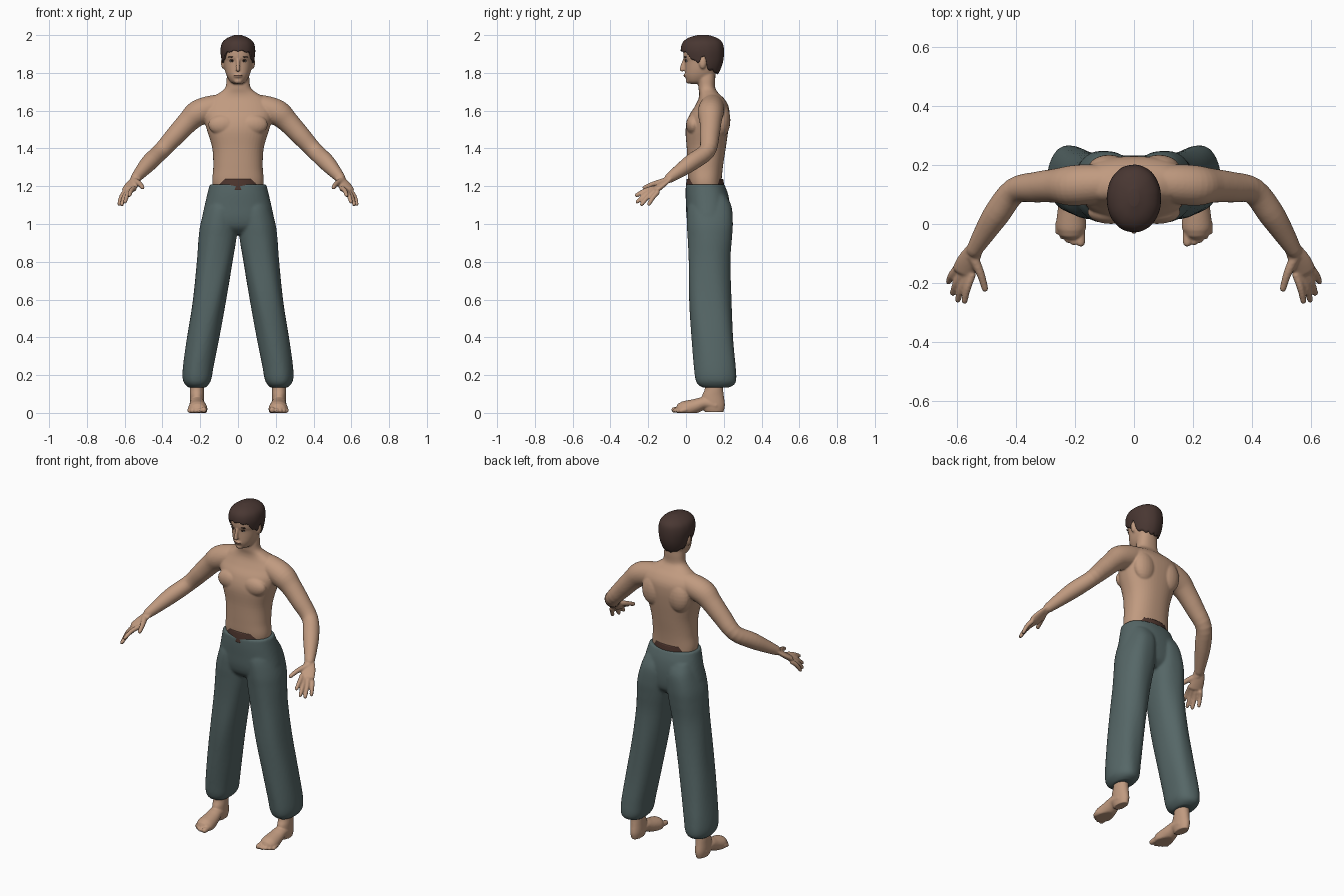
import bpy, bmesh, math
from mathutils import Vector, Matrix

if "Cube" in bpy.data.objects:
    bpy.data.objects.remove(bpy.data.objects["Cube"])


def material(name, rgb):
    m = bpy.data.materials.new(name)
    m.use_nodes = True
    m.diffuse_color = (*rgb, 1)
    m.node_tree.nodes["Principled BSDF"].inputs["Base Color"].default_value = (*rgb, 1)
    return m


SKIN = material("skin", (0.53, 0.325, 0.215))
CLOTH = material("grey green cloth", (0.092, 0.135, 0.135))
HAIR = material("dark brown hair", (0.066, 0.038, 0.032))
BAND = material("brown waistband", (0.075, 0.036, 0.027))
LIP = material("lips", (0.33, 0.16, 0.11))
DARK = material("dark brows", (0.05, 0.028, 0.02))
WHITE = material("eye white", (0.45, 0.40, 0.36))


def spline(rows, k=5):
    """Catmull-Rom refinement of rows of numbers."""
    rows = [Vector(r) for r in rows]
    out = []
    for i in range(len(rows) - 1):
        p0, p1, p2 = rows[max(i - 1, 0)], rows[i], rows[i + 1]
        p3 = rows[min(i + 2, len(rows) - 1)]
        for j in range(k):
            t = j / k
            out.append(p1 + (p2 - p0) * (t / 2) + (p0 * 2 - p1 * 5 + p2 * 4 - p3) * (t * t / 2)
                       + (p1 * 3 - p0 - p2 * 3 + p3) * (t ** 3 / 2))
    return out + [rows[-1]]


def lookup(rows, key):
    """Linear interpolation in a table sorted by its first column."""
    for a, b in zip(rows, rows[1:]):
        if key <= b[0]:
            t = max(0, (key - a[0]) / (b[0] - a[0]))
            return [p + (q - p) * t for p, q in zip(a, b)]
    return list(rows[-1])


def skin_rings(bm, rings, caps=True):
    rings = [[bm.verts.new(p) for p in ring] for ring in rings]
    n = len(rings[0])
    for a, b in zip(rings, rings[1:]):
        for i in range(n):
            bm.faces.new((a[i], a[(i + 1) % n], b[(i + 1) % n], b[i]))
    if caps:
        bm.faces.new(rings[0][::-1])
        bm.faces.new(rings[-1])


def oval(z, y0, y1, x0, x1, a, power=2.0, fold=0.0):
    c, s = math.cos(a), math.sin(a)
    f = (abs(c) ** power + abs(s) ** power) ** (-1 / power)
    f *= 1 + fold * math.sin(5 * a + 9 * z)
    return Vector(((x0 + x1) / 2 + (x1 - x0) / 2 * c * f, (y0 + y1) / 2 + (y1 - y0) / 2 * s * f, z))


def loft(bm, rows, side=1, power=2.0, fold=0.0, n=48, caps=True):
    """Horizontal ovals from rows of z, front y, back y, x range."""
    rings = []
    for z, y0, y1, x0, x1 in spline(rows):
        ring = [oval(z, y0, y1, x0, x1, i * math.tau / n, power, fold) for i in range(n)]
        rings.append([Vector((p.x * side, p.y, p.z)) for p in ring])
    skin_rings(bm, rings, caps)


def tube(bm, pts, side=1, flat=1.0, n=16):
    """Round-ended limb through points of x, y, z, radius."""
    pts = spline(pts, 4)
    ends = []
    for p, q in ((pts[0], pts[1]), (pts[-1], pts[-2])):
        d = (p.xyz - q.xyz).normalized()
        ends.append([(*(p.xyz + d * p[3] * flat * h), p[3] * w) for h, w in ((0.55, 0.8), (0.85, 0.4))])
    pts = [Vector(p) for p in ends[0][::-1]] + pts + [Vector(p) for p in ends[1]]
    rings = []
    for i, p in enumerate(pts):
        t = (pts[min(i + 1, len(pts) - 1)].xyz - pts[max(i - 1, 0)].xyz).normalized()
        u = t.cross(Vector((0, 0, 1)))
        u = u.normalized() if u.length > 0.1 else Vector((1, 0, 0))
        v = t.cross(u)
        ring = []
        for j in range(n):
            a = j * math.tau / n
            q = p.xyz + p[3] * (u * math.cos(a) + v * flat * math.sin(a))
            ring.append((q.x * side, q.y, q.z))
        rings.append(ring)
    skin_rings(bm, rings)


def blob(bm, centre, size, side=1):
    m = Matrix.Translation((centre[0] * side, centre[1], centre[2])) @ Matrix.Diagonal((*size, 1))
    bmesh.ops.create_uvsphere(bm, u_segments=20, v_segments=12, radius=1, matrix=m)


def finish(bm, name, mat, voxel=0, smooth=4):
    bmesh.ops.recalc_face_normals(bm, faces=bm.faces)
    me = bpy.data.meshes.new(name)
    bm.to_mesh(me)
    bm.free()
    me.materials.append(mat)
    me.shade_smooth()
    ob = bpy.data.objects.new(name, me)
    bpy.context.collection.objects.link(ob)
    if voxel:
        r = ob.modifiers.new("merge", "REMESH")
        r.mode, r.voxel_size, r.use_smooth_shade = "VOXEL", voxel, True
        s = ob.modifiers.new("soften", "SMOOTH")
        s.factor, s.iterations = 0.5, smooth
    return ob


def even(rows):
    return [(z, y0, y1, -w, w) for z, y0, y1, w in rows]


# Body: torso and neck, head, arms and hands merged into one skin
bm = bmesh.new()
loft(bm, even([(1.14, .03, .19, .12), (1.22, .013, .188, .136), (1.3, .008, .195, .131),
               (1.4, .004, .21, .136), (1.5, -.002, .224, .165), (1.57, .015, .23, .185),
               (1.62, .045, .226, .185), (1.66, .065, .205, .16), (1.69, .07, .175, .105),
               (1.72, .066, .155, .068), (1.77, .062, .155, .06), (1.82, .06, .155, .055)]), power=2.3)
loft(bm, even([(1.742, .022, .08, .022), (1.755, .006, .12, .042), (1.785, -.004, .15, .06),
               (1.82, -.005, .17, .071), (1.862, -.006, .184, .077), (1.885, -.014, .188, .079),
               (1.94, -.01, .188, .079), (1.97, .02, .165, .06), (1.985, .06, .125, .03)]), power=2.2)
tube(bm, [(0, -.008, 1.872, .008), (0, -.018, 1.84, .010), (0, -.021, 1.818, .013)])
blob(bm, (0, 0, 1.786), (.024, .013, .011))
blob(bm, (0, .012, 1.757), (.022, .013, .014))
knuckles = [(.549, -.172, 1.19), (.567, -.178, 1.178), (.586, -.17, 1.17), (.603, -.152, 1.165)]
tips = [(.575, -.262, 1.152), (.598, -.258, 1.117), (.615, -.235, 1.103), (.629, -.196, 1.105)]
for s in (1, -1):
    blob(bm, (.079, .088, 1.853), (.011, .019, .031), s)
    blob(bm, (.078, .04, 1.525), (.08, .04, .055), s)
    blob(bm, (.085, .19, 1.55), (.07, .045, .09), s)
    tube(bm, [(.07, .14, 1.63, .06), (.15, .135, 1.61, .068), (.215, .13, 1.585, .068),
              (.265, .13, 1.54, .058), (.33, .125, 1.47, .052), (.405, .112, 1.388, .045),
              (.465, .035, 1.33, .045), (.51, -.035, 1.28, .036), (.542, -.088, 1.243, .027)], s, n=28)
    tube(bm, [(.536, -.08, 1.248, .028), (.562, -.125, 1.21, .038), (.577, -.16, 1.182, .041)], s, .42)
    for k, t in zip(knuckles, tips):
        k, t = Vector(k), Vector(t)
        mid = k.lerp(t, .5) + Vector((.003, 0, .006))
        tube(bm, [(*k, .0135), (*mid, .0125), (*t, .0105)], s, n=12)
    tube(bm, [(.55, -.105, 1.228, .019), (.522, -.165, 1.214, .0145), (.505, -.22, 1.193, .0115)], s, n=12)
finish(bm, "body", SKIN, .0052)

# Face details
for part, mat, x, y, z, size in (("eye", WHITE, .031, .004, 1.862, (.013, .008, .0055)),
                                 ("iris", DARK, .031, -.001, 1.862, (.006, .005, .005)),
                                 ("eyelid", DARK, .031, .001, 1.868, (.015, .007, .0025)),
                                 ("brow", DARK, .033, -.003, 1.884, (.02, .007, .004))):
    for s, label in ((1, "left"), (-1, "right")):
        bm = bmesh.new()
        blob(bm, (x, y, z), size, s)
        finish(bm, label + "_" + part, mat)
bm = bmesh.new()
blob(bm, (0, -.005, 1.786), (.021, .0085, .005))
finish(bm, "mouth", LIP)

# Hair: cap whose lower edge follows the hairline around the head
shape = spline(even([(1.79, .02, .168, .062), (1.83, -.012, .187, .079), (1.87, -.02, .198, .087),
                     (1.92, -.028, .201, .092), (1.96, -.018, .193, .083), (1.985, .012, .165, .056),
                     (2, .06, .12, .018)]))
hairline = [(-1, 1.917), (-.75, 1.908), (-.5, 1.87), (-.2, 1.85), (-.08, 1.885), (.1, 1.885),
            (.27, 1.82), (1, 1.795)]
N, LAYERS = 80, 22
rings = []
for j in range(LAYERS + 1):
    t = math.sin(j / LAYERS * math.pi / 2)
    ring = []
    for i in range(N):
        a = i * math.tau / N
        low = lookup(hairline, math.sin(a))[1] + .004 * math.sin(13 * a)
        z = low + (2 - low) * t
        _, y0, y1, x0, x1 = lookup(shape, z)
        ring.append(oval(z, y0, y1, x0, x1, a, 2.1, .006 * math.cos(6 * a)))
    rings.append(ring)
bm = bmesh.new()
skin_rings(bm, rings, caps=False)
bm.faces.new([v for v in bm.verts][-N:])
hair = finish(bm, "hair", HAIR)
thick = hair.modifiers.new("thickness", "SOLIDIFY")
thick.thickness, thick.offset = .012, -1

# Trousers: hips and two loose legs gathered at the ankle
bm = bmesh.new()
loft(bm, even([(1.21, .0, .203, .15), (1.16, -.002, .222, .162), (1.1, 0, .232, .176),
               (1.03, .004, .232, .19), (.98, .02, .222, .185), (.945, .06, .19, .12)]), power=2.3)
for s in (1, -1):
    loft(bm, [(1.15, .04, .215, .015, .15), (1.09, .01, .243, .004, .172), (1, .006, .249, .003, .198),
              (.92, .01, .243, .008, .208), (.8, .014, .234, .028, .217), (.6, .016, .24, .063, .239),
              (.4, .03, .25, .099, .27), (.25, .042, .263, .128, .29), (.18, .05, .266, .14, .292),
              (.15, .064, .255, .155, .279), (.134, .09, .225, .172, .262)], s, 2.25, .012)
finish(bm, "trousers", CLOTH, .008, 3)

# Waistband showing at the front and back above the trousers
bm = bmesh.new()
loft(bm, even([(1.18, -.002, .203, .128), (1.21, 0, .201, .128), (1.238, .004, .197, .126)]))
finish(bm, "waistband", BAND)

# Feet with ankles and toes
for s, label in ((1, "left"), (-1, "right")):
    bm = bmesh.new()
    loft(bm, [(.2, .1, .195, .18, .254), (.13, .1, .196, .181, .255), (.09, .085, .2, .181, .254),
              (.04, .08, .206, .182, .252), (.004, .1, .198, .19, .244)], s)
    tube(bm, [(.217, .16, .04, .036), (.217, .1, .052, .038), (.214, .05, .036, .045),
              (.213, .005, .022, .051), (.213, -.015, .018, .05)], s, .85, 28)
    for x, y, r in ((.181, -.063, .0155), (.205, -.062, .0115), (.224, -.054, .0115),
                    (.242, -.042, .011), (.257, -.027, .0105)):
        tube(bm, [(x * .8 + .043, .015, .022, r), (x, y + .028, .018, r), (x, y, r, r)], s, n=12)
    for v in bm.verts:
        v.co.z = max(v.co.z, 0)
    finish(bm, label + "_foot", SKIN, .0045, 3)
